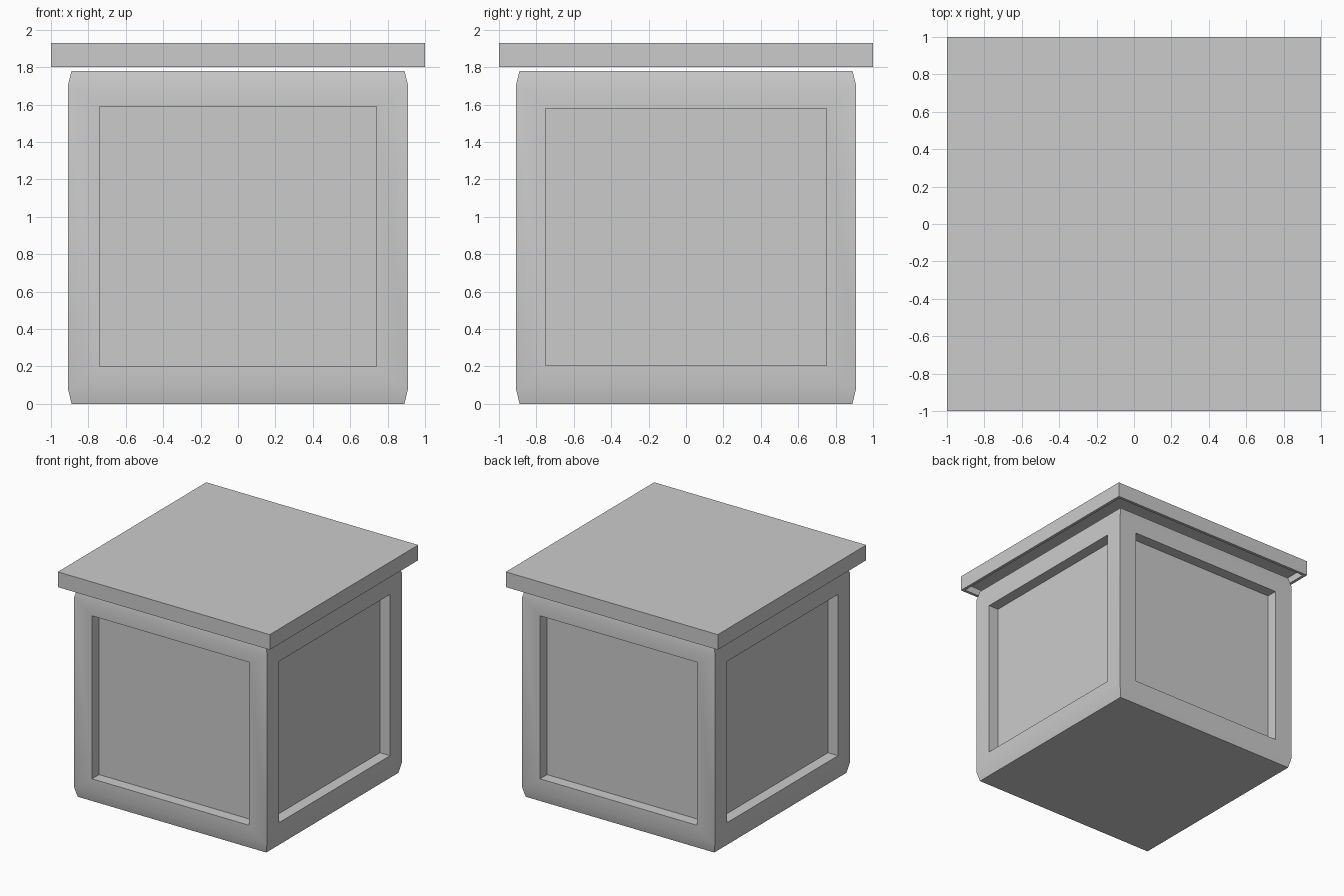
import bpy, bmesh
from math import copysign, radians

if "Cube" in bpy.data.objects:
    bpy.data.objects.remove(bpy.data.objects["Cube"])


def finish(bm, name):
    bmesh.ops.recalc_face_normals(bm, faces=bm.faces[:])
    mesh = bpy.data.meshes.new(name)
    bm.to_mesh(mesh)
    bm.free()
    obj = bpy.data.objects.new(name, mesh)
    bpy.context.collection.objects.link(obj)
    return obj


def square_loft(profile):
    """Stack square rings given as (half width, z) and cap both ends."""
    bm = bmesh.new()
    rings = [[bm.verts.new((sx * h, sy * h, z))
              for sx, sy in ((-1, -1), (1, -1), (1, 1), (-1, 1))]
             for h, z in profile]
    for a, b in zip(rings, rings[1:]):
        for i in range(4):
            j = (i + 1) % 4
            bm.faces.new((a[i], a[j], b[j], b[i]))
    bm.faces.new(rings[0][::-1])
    bm.faces.new(rings[-1])
    bmesh.ops.recalc_face_normals(bm, faces=bm.faces[:])
    return bm


# Box body with tapered top and bottom edges
bm = square_loft([(0.89, 0), (0.91, 0.085), (0.91, 1.70), (0.89, 1.78)])

# Recessed panel on each of the four sides
sides = [f for f in bm.faces if abs(f.normal.z) < 0.01]
bmesh.ops.inset_individual(bm, faces=sides, thickness=0.1)
for f in sides:
    n = f.normal.copy()
    front = abs(n.y) > 0.5
    axis = 0 if front else 1
    half, low, high = (0.74, 0.20, 1.59) if front else (0.75, 0.205, 1.58)
    for v in f.verts:
        v.co[axis] = copysign(half, v.co[axis])
        v.co.z = high if v.co.z > 0.9 else low
    panel = bmesh.ops.extrude_discrete_faces(bm, faces=[f])["faces"][0]
    bmesh.ops.translate(bm, verts=panel.verts[:], vec=n * -0.095)
body = finish(bm, "box_body")

# Smooth the shallow edge tapers, keep the corners sharp
bpy.context.view_layer.objects.active = body
body.select_set(True)
bpy.ops.object.shade_smooth_by_angle(angle=radians(30))

# Overhanging lid, hollow on the underside
bm = square_loft([(1, 1.80), (1, 1.93)])
under = [f for f in bm.faces if f.normal.z < -0.5]
bmesh.ops.inset_individual(bm, faces=under, thickness=0.035)
hollow = bmesh.ops.extrude_discrete_faces(bm, faces=under)["faces"][0]
bmesh.ops.translate(bm, verts=hollow.verts[:], vec=(0, 0, 0.06))
finish(bm, "lid")
